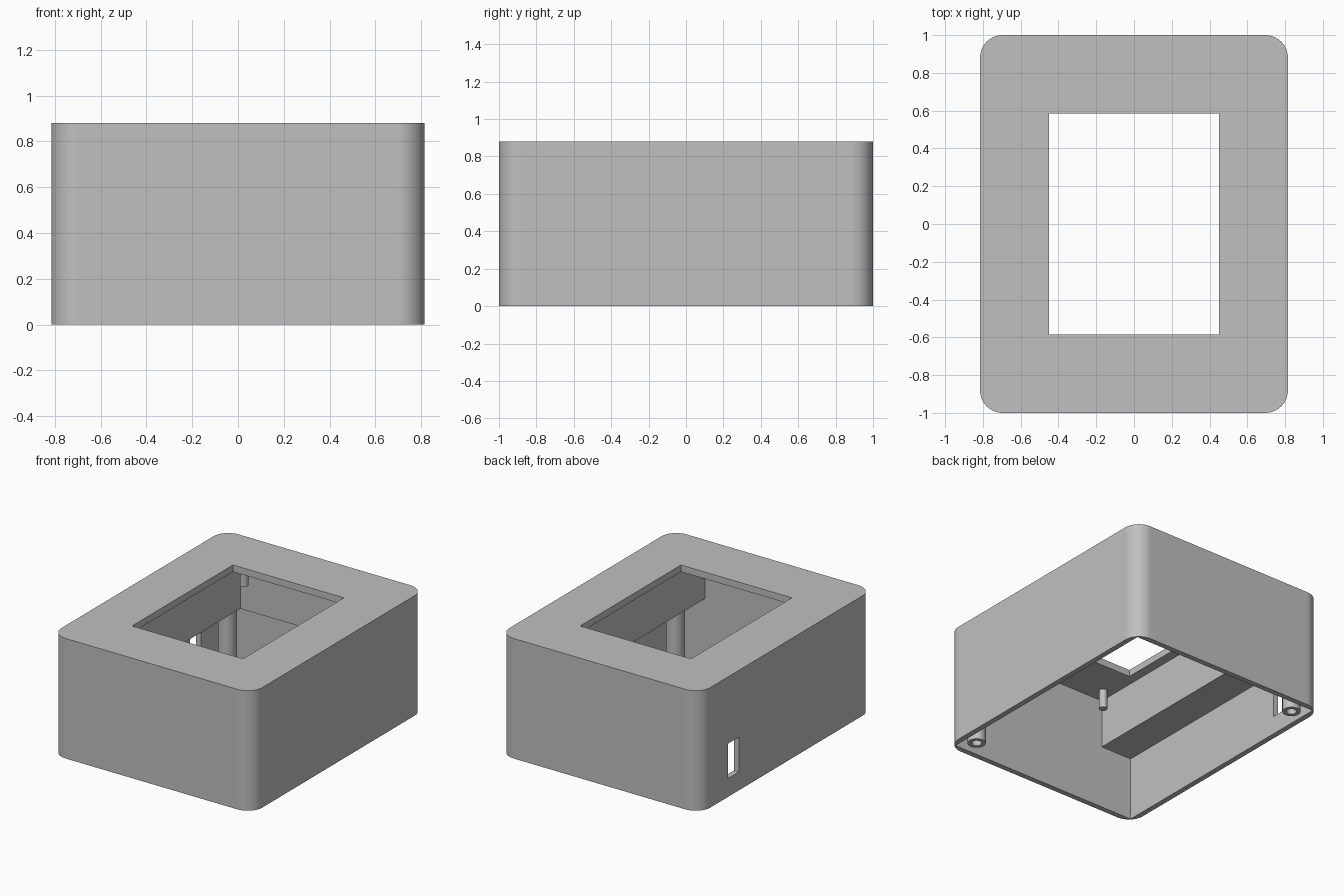
import bpy
import bmesh
from math import radians
from mathutils import Matrix, Vector

cube = bpy.data.objects.get("Cube")
if cube:
    bpy.data.objects.remove(cube, do_unlink=True)

GREY = (0.53, 0.53, 0.53, 1)
plastic = bpy.data.materials.new("grey_plastic")
plastic.use_nodes = True
plastic.diffuse_color = GREY
plastic.node_tree.nodes["Principled BSDF"].inputs["Base Color"].default_value = GREY

# Overall sizes
HALF_X, HALF_Y, HEIGHT = 0.815, 1.0, 0.88
WALL, CEILING, LEDGE = 0.04, 0.83, 0.47


def add_object(name, bm):
    mesh = bpy.data.meshes.new(name)
    bm.to_mesh(mesh)
    bm.free()
    obj = bpy.data.objects.new(name, mesh)
    mesh.materials.append(plastic)
    bpy.context.collection.objects.link(obj)
    return obj


def box(name, low, high, corner_radius=0):
    low, high = Vector(low), Vector(high)
    bm = bmesh.new()
    bmesh.ops.create_cube(bm, size=1, matrix=Matrix.LocRotScale(
        (low + high) / 2, None, high - low))
    if corner_radius:
        uprights = [e for e in bm.edges
                    if abs(e.verts[0].co.z - e.verts[1].co.z) > 0.01]
        bmesh.ops.bevel(bm, geom=uprights, offset=corner_radius,
                        segments=16, profile=0.5, affect='EDGES')
    return add_object(name, bm)


def cylinder(name, x, y, bottom, top, radius):
    bm = bmesh.new()
    bmesh.ops.create_cone(bm, cap_ends=True, segments=32, radius1=radius,
                          radius2=radius, depth=top - bottom,
                          matrix=Matrix.Translation((x, y, (bottom + top) / 2)))
    return add_object(name, bm)


def activate(obj):
    bpy.ops.object.select_all(action='DESELECT')
    obj.select_set(True)
    bpy.context.view_layer.objects.active = obj


def cut(target, cutter):
    mod = target.modifiers.new("cut", 'BOOLEAN')
    mod.operation = 'DIFFERENCE'
    mod.solver = 'EXACT'
    mod.object = cutter
    activate(target)
    bpy.ops.object.modifier_apply(modifier=mod.name)
    bpy.data.objects.remove(cutter, do_unlink=True)


def smooth(obj):
    activate(obj)
    bpy.ops.object.shade_smooth_by_angle(angle=radians(30))
    obj.modifiers.new("even_shading", 'WEIGHTED_NORMAL').keep_sharp = True


# Rounded case, open underneath
case = box("case", (-HALF_X, -HALF_Y, 0), (HALF_X, HALF_Y, HEIGHT), 0.12)
inner_x, inner_y = HALF_X - WALL, HALF_Y - WALL

# Wide lower cavity, then a narrower upper one that leaves a ledge on three sides
cut(case, box("lower_cavity", (-inner_x, -inner_y, -0.1), (inner_x, inner_y, LEDGE)))
cut(case, box("upper_cavity", (-0.52, -inner_y, LEDGE - 0.1), (0.52, 0.77, CEILING)))

# Display window in the top and switch slot in the side wall
cut(case, box("window_opening", (-0.45, -0.585, CEILING - 0.1), (0.45, 0.585, 1)))
cut(case, box("switch_slot", (-0.9, 0.55, 0.135), (-0.7, 0.68, 0.39)))
smooth(case)

# Hollow screw posts in two opposite corners
for side, name in ((1, "front_left"), (-1, "back_right")):
    x, y = side * 0.68, side * -0.85
    post = cylinder(name + "_screw_post", x, y, 0.005, LEDGE + 0.01, 0.062)
    cut(post, cylinder("screw_hole", x, y, -0.1, 0.3, 0.034))
    smooth(post)

# Short display pegs hanging from the ceiling
for x, side in ((0.44, "left"), (-0.44, "right")):
    for y, end in ((-0.85, "front"), (0.70, "back")):
        smooth(cylinder(f"{end}_{side}_display_peg", x, y, 0.69, CEILING + 0.01, 0.028))
